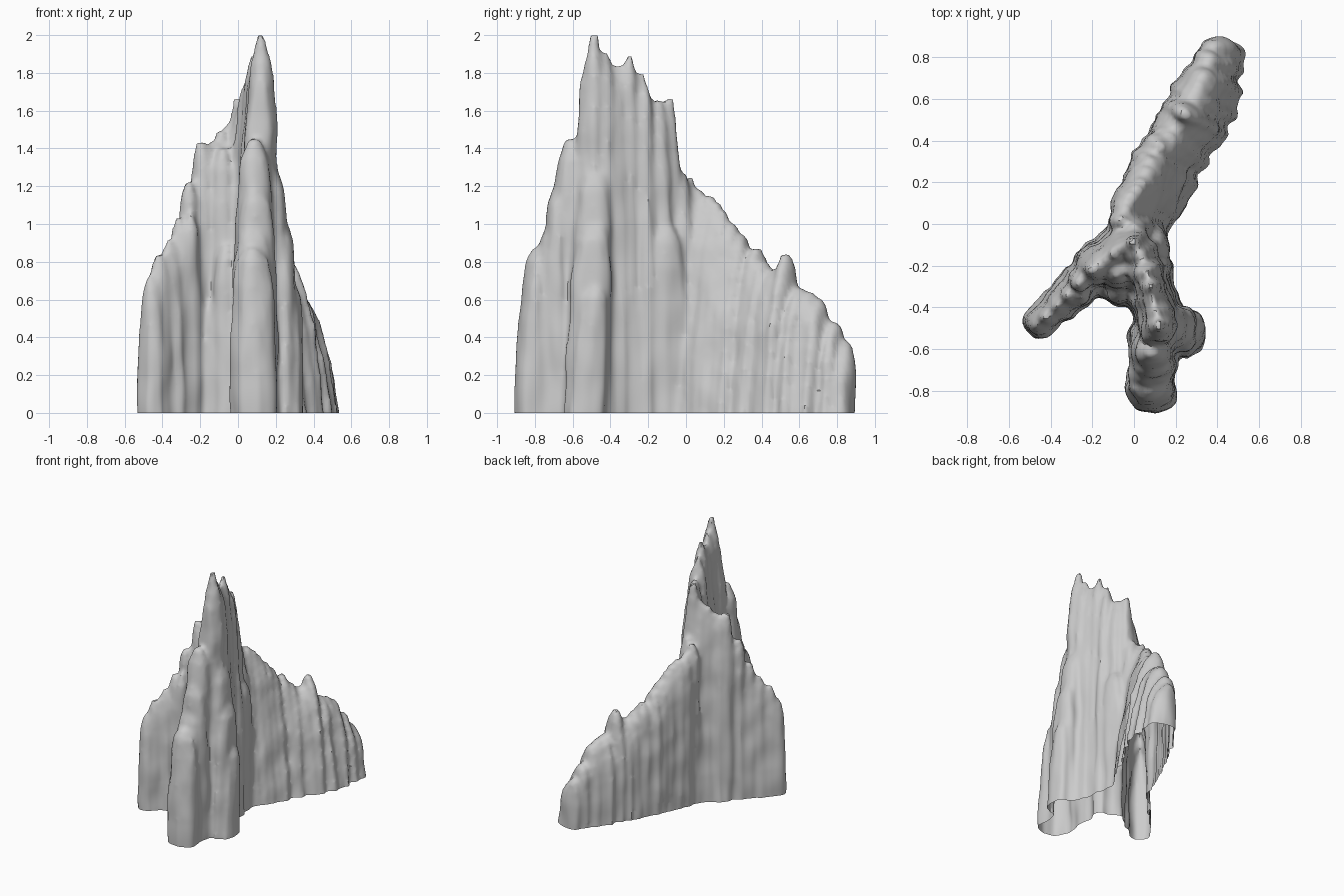
import bpy, bmesh, math, random
from mathutils import Vector, noise

cube = bpy.data.objects.get("Cube")
if cube:
    bpy.data.objects.remove(cube, do_unlink=True)
random.seed(4)

# Column profile: height fraction, width across the fin, width along the fin
PROFILE = [(0, 1, 1), (.3, .94, 1), (.6, .81, .97), (.8, .64, .9), (.93, .42, .7), (1, .15, .3)]
SIDES = 12
BASE = -0.1


def column(bm, x, y, height, across, along, angle=0, lean=0, blunt=1):
    """Tapered rock column with a rounded crown; a lower blunt value keeps it fuller."""
    rings = []
    wobble = [random.uniform(.93, 1.07) for _ in range(SIDES)]
    for t, wide, deep in PROFILE:
        ring = []
        for i in range(SIDES):
            a = math.tau * i / SIDES
            u = math.cos(a) * along * deep * wobble[i]
            v = math.sin(a) * across * wide ** blunt * wobble[i] + lean * t
            ring.append(bm.verts.new((x + u * math.cos(angle) - v * math.sin(angle),
                                      y + u * math.sin(angle) + v * math.cos(angle),
                                      BASE + t * (height - BASE))))
        rings.append(ring)
    for low, high in zip(rings, rings[1:]):
        for i in range(SIDES):
            j = (i + 1) % SIDES
            bm.faces.new((low[i], low[j], high[j], high[i]))
    bm.faces.new(rings[0][::-1])
    bm.faces.new(rings[-1])


def fin(bm, path, lean=0, along=.065, step=.06):
    """Row of overlapping columns along a path of (x, y, height, half width)."""
    for start, end in zip(path, path[1:]):
        dx, dy = end[0] - start[0], end[1] - start[1]
        count = max(1, round(math.hypot(dx, dy) / step))
        for k in range(count):
            x, y, h, w = (a + (b - a) * k / count for a, b in zip(start, end))
            column(bm, x, y, h + random.uniform(-.015, .015), w * random.uniform(.92, 1.08),
                   along, math.atan2(dy, dx), lean)
    x, y, h, w = path[-1]
    column(bm, x, y, h, w, along, math.atan2(dy, dx), lean)


bm = bmesh.new()

# Long back fin, stepping down towards the rear; its crest leans outward
fin(bm, [(.03, -.02, 1.25, .14), (.07, .07, 1.14, .16), (.12, .15, 1.07, .17),
         (.17, .25, .94, .175), (.21, .33, .87, .175)], lean=.1)
fin(bm, [(.23, .38, .82, .175), (.27, .44, .77, .175), (.3, .5, .82, .175), (.34, .58, .65, .175),
         (.39, .68, .6, .165), (.42, .76, .5, .145), (.44, .82, .38, .12)], lean=.06)

# Short fin on the front right
fin(bm, [(-.46, -.48, .74, .08), (-.42, -.44, .83, .09), (-.36, -.39, .93, .095),
         (-.31, -.34, 1.03, .11), (-.26, -.28, 1.22, .11), (-.2, -.22, 1.42, .12),
         (-.12, -.17, 1.43, .13), (-.05, -.11, 1.52, .12)])

# Tall central fin that carries the summit
fin(bm, [(0, -.02, 1.28, .12), (0, -.09, 1.66, .12), (.03, -.15, 1.67, .13), (.06, -.23, 1.79, .13),
         (.08, -.3, 1.89, .12), (.09, -.36, 1.84, .12), (.11, -.42, 1.9, .12),
         (.115, -.52, 1.88, .115)])
column(bm, .12, -.49, 2.0, .125, .08, angle=math.pi / 2)

# Front buttress: x, y, height, radius across y, radius along x
for x, y, h, ry, rx in [
        (.09, -.62, 1.45, .12, .11), (.09, -.67, 1.2, .12, .115), (.08, -.72, 1.0, .12, .12),
        (.08, -.79, .87, .11, .12), (.1, -.795, .68, .115, .115), (.1, -.56, 1.38, .09, .11),
        (.03, -.53, .85, .08, .06)]:
    column(bm, x, y, h, ry, rx, blunt=.9)

# Side buttress, broad at the foot and leaning back towards the summit
for x, h, ry, rx in [(.16, 1.46, .13, .065), (.2, 1.27, .13, .065),
                     (.25, .99, .125, .06), (.295, .66, .1, .05)]:
    column(bm, x, -.53, h, ry, rx, lean=.045, blunt=.5)

# Side lump, web between the fins and a rib on the short fin
for x, y, h, ry, rx in [
        (.11, -.11, .98, .13, .065), (.13, -.28, .7, .12, .06),
        (-.08, -.22, 1.4, .12, .08), (-.06, -.31, .88, .09, .08), (-.13, -.29, .6, .08, .08),
        (-.25, -.34, 1.05, .07, .06)]:
    column(bm, x, y, h, ry, rx, blunt=.6)

mesh = bpy.data.meshes.new("rock_spire")
bm.to_mesh(mesh)
bm.free()
rock = bpy.data.objects.new("rock_spire", mesh)
bpy.context.collection.objects.link(rock)
bpy.ops.object.select_all(action='DESELECT')
rock.select_set(True)
bpy.context.view_layer.objects.active = rock

# Fuse the columns into one weathered skin
fuse = rock.modifiers.new("fuse", 'REMESH')
fuse.mode = 'VOXEL'
fuse.voxel_size = .018
soften = rock.modifiers.new("soften", 'SMOOTH')
soften.iterations = 3
for name in ("fuse", "soften"):
    bpy.ops.object.modifier_apply(modifier=name)

# Vertical fluting and broad dents, then an open flat base
bm = bmesh.new()
bm.from_mesh(rock.data)
bm.normal_update()
shifts = []
for v in bm.verts:
    c = v.co
    flute = noise.noise(Vector((c.x * 11, c.y * 11, c.z * 2)))
    dent = noise.noise(Vector((c.x * 8, c.y * 8, c.z * 5)))
    shifts.append(v.normal * (.012 * flute + .012 * dent))
for v, shift in zip(bm.verts, shifts):
    v.co += shift
bmesh.ops.bisect_plane(bm, geom=bm.verts[:] + bm.edges[:] + bm.faces[:],
                       plane_co=(0, 0, 0), plane_no=(0, 0, 1), clear_inner=True)
bm.to_mesh(rock.data)
bm.free()

# Plain grey stone
stone = bpy.data.materials.new("grey_stone")
stone.use_nodes = True
grey = (.6, .6, .6, 1)
stone.diffuse_color = grey
stone.node_tree.nodes["Principled BSDF"].inputs["Base Color"].default_value = grey
rock.data.materials.clear()
rock.data.materials.append(stone)
bpy.ops.object.shade_smooth_by_angle(angle=math.radians(40))
